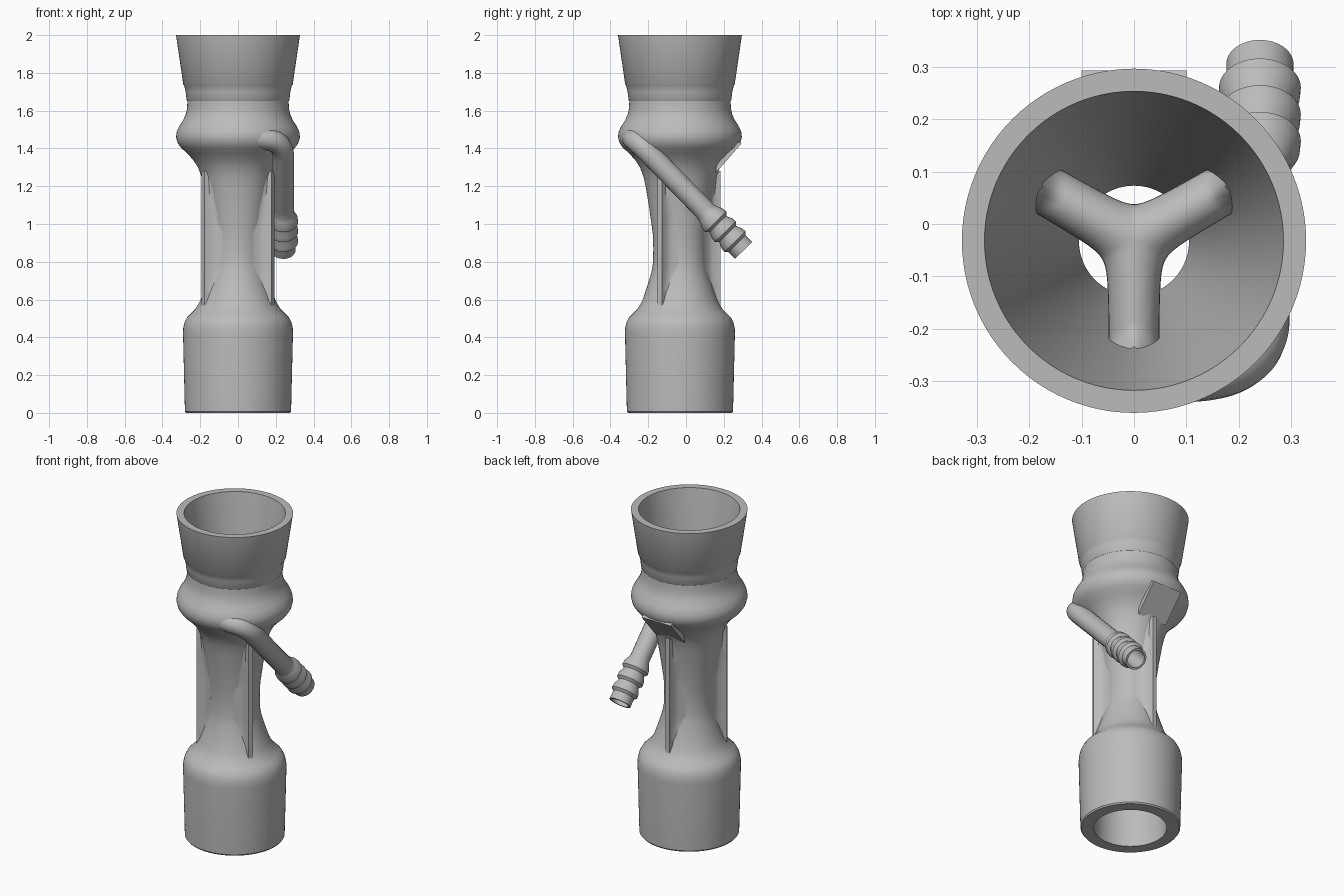
import bpy, bmesh, math
from mathutils import Vector, Matrix

cube = bpy.data.objects.get("Cube")
if cube:
    bpy.data.objects.remove(cube, do_unlink=True)

AXIS_Y = -0.032
SEGMENTS = 96

grey = bpy.data.materials.new("plain grey plastic")
grey.use_nodes = True
colour = (0.5, 0.5, 0.5, 1)
grey.diffuse_color = colour
grey.node_tree.nodes["Principled BSDF"].inputs["Base Color"].default_value = colour


def finish(name, bm, matrix, angle=35):
    bmesh.ops.remove_doubles(bm, verts=bm.verts, dist=0.00005)
    bmesh.ops.recalc_face_normals(bm, faces=bm.faces)
    mesh = bpy.data.meshes.new(name)
    bm.to_mesh(mesh)
    bm.free()
    for poly in mesh.polygons:
        poly.use_smooth = True
    mesh.set_sharp_from_angle(angle=math.radians(angle))
    mesh.materials.append(grey)
    obj = bpy.data.objects.new(name, mesh)
    obj.matrix_world = matrix
    bpy.context.collection.objects.link(obj)
    return obj


def skin(bm, rows, wrap=False):
    """Join rows of points into a quad surface."""
    grid = [[bm.verts.new(p) for p in row] for row in rows]
    pairs = list(zip(grid, grid[1:]))
    if wrap:
        pairs.append((grid[-1], grid[0]))
    for a, b in pairs:
        for i in range(len(a) - 1):
            bm.faces.new((a[i], a[i + 1], b[i + 1], b[i]))


def lathe(name, profile, matrix, segments=SEGMENTS):
    bm = bmesh.new()
    rows = []
    for i in range(segments):
        t = math.tau * i / segments
        rows.append([(r * math.cos(t), r * math.sin(t), z) for r, z in profile])
    skin(bm, rows, wrap=True)
    return finish(name, bm, matrix)


def spin(degrees, z=0):
    """Place a part on the body axis, turned so its local x points outward."""
    return (Matrix.Translation((0, AXIS_Y, z))
            @ Matrix.Rotation(math.radians(degrees), 4, 'Z'))


# Body: outer wall from the foot up, then the bore back down
outer = [(0.275, 0), (0.281, 0.008), (0.291, 0.42), (0.29, 0.45), (0.283, 0.48),
         (0.27, 0.505), (0.25, 0.525), (0.225, 0.55), (0.21, 0.575), (0.197, 0.6),
         (0.175, 0.665), (0.152, 0.74), (0.143, 0.79), (0.141, 0.87), (0.144, 0.95),
         (0.162, 1.08), (0.18, 1.19), (0.193, 1.25), (0.212, 1.3), (0.238, 1.34),
         (0.27, 1.375), (0.303, 1.405), (0.32, 1.43), (0.328, 1.46), (0.324, 1.49),
         (0.31, 1.52), (0.29, 1.55), (0.277, 1.58), (0.27, 1.61), (0.268, 1.65),
         (0.272, 1.656), (0.277, 1.7), (0.286, 1.735), (0.29, 1.74), (0.328, 2)]
bore = [(0.285, 2), (0.105, 0.95), (0.105, 0.8), (0.15, 0.58),
        (0.185, 0.5), (0.202, 0.44), (0.205, 0)]
lathe("body", outer + bore + outer[:1], spin(0))


def bore_radius(z):
    for (r1, z1), (r2, z2) in zip(bore, bore[1:]):
        if z2 <= z <= z1 and z1 > z2:
            return r1 + (r2 - r1) * (z1 - z) / (z1 - z2)


# Three upright fins with flared roots
fin_edge = 0.214
half_section = [(0, 0.065), (0.25, 0.036), (0.5, 0.02), (1, 0.014)]
section = half_section + [(f, -w) for f, w in reversed(half_section)]
for label, angle in (("back", 90), ("left", -30), ("right", 210)):
    bm = bmesh.new()
    rows = []
    for i in range(25):
        z = 0.56 + 0.72 * i / 24
        root = max(0.13, bore_radius(z) + 0.015)
        rows.append([(root + (fin_edge - root) * f, w, z) for f, w in section])
    skin(bm, rows)
    finish(label + "_fin", bm, spin(angle))

# Hollow spokes meeting in the funnel, built as three filleted sectors
bm = bmesh.new()
slope = 1 / math.sqrt(3)
for k in range(3):
    turn = Matrix.Rotation(math.tau * k / 3, 3, 'Z')
    rows = []
    for i in range(49):
        v = 0.175 * (i / 24 - 1)
        mid = abs(v) * slope
        flare = 0.03 * max(0, (abs(v) - 0.135) / 0.04) ** 2
        width = 0.054 + math.hypot(mid, 0.016) - mid + flare
        row = []
        for j in range(17):
            a = math.pi * (j / 16 - 0.5)
            row.append(turn @ Vector((mid + width * math.cos(a), v,
                                      (0.06 + flare) * math.sin(a))))
        rows.append(row)
    skin(bm, rows)
finish("spokes", bm, spin(90, 1.45), 60)

# Side pipe leaving the collar and running down to the back
curve = bpy.data.curves.new("side_pipe", 'CURVE')
curve.dimensions = '3D'
curve.bevel_depth = 0.057
curve.bevel_resolution = 8
curve.resolution_u = 16
path = [(-0.1, -0.27, 1.46), (0.1, -0.295, 1.46), (0.24, -0.25, 1.43),
        (0.24, -0.1, 1.276), (0.24, 0.15, 1.02)]
spline = curve.splines.new('NURBS')
spline.points.add(len(path) - 1)
for point, co in zip(spline.points, path):
    point.co = (*co, 1)
spline.order_u = 3
spline.use_endpoint_u = True
curve.materials.append(grey)
bpy.context.collection.objects.link(bpy.data.objects.new("side_pipe", curve))

# Barbed hose nozzle, measured from its open tip
barbs = [(0, 0.2), (0.052, 0.2), (0.052, 0), (0.064, 0)]
for i in range(3):
    s = 0.05 + 0.073 * i
    barbs += [(0.063, s), (0.078, s + 0.015), (0.076, s + 0.04), (0.063, s + 0.068)]
barbs += [(0.057, 0.28), (0.056, 0.32)]
back_along = Vector((0, -0.698, 0.716))
tip = Matrix.Translation((0.24, 0.305, 0.86))
lathe("hose_nozzle", barbs, tip @ back_along.to_track_quat('Z', 'Y').to_matrix().to_4x4(), 48)

# Blank label plate bridging the hollow under the collar
bm = bmesh.new()
plate = [(0.19, 1.27), (0.325, 1.425), (0.28, 1.45), (0.195, 1.34)]
rows = [[(r, w, z) for r, z in plate + plate[:1]] for w in (-0.1, 0.1)]
skin(bm, rows)
for row in rows:
    bm.faces.new([bm.verts.new(p) for p in row[:-1]])
finish("label_plate", bm, spin(90))
